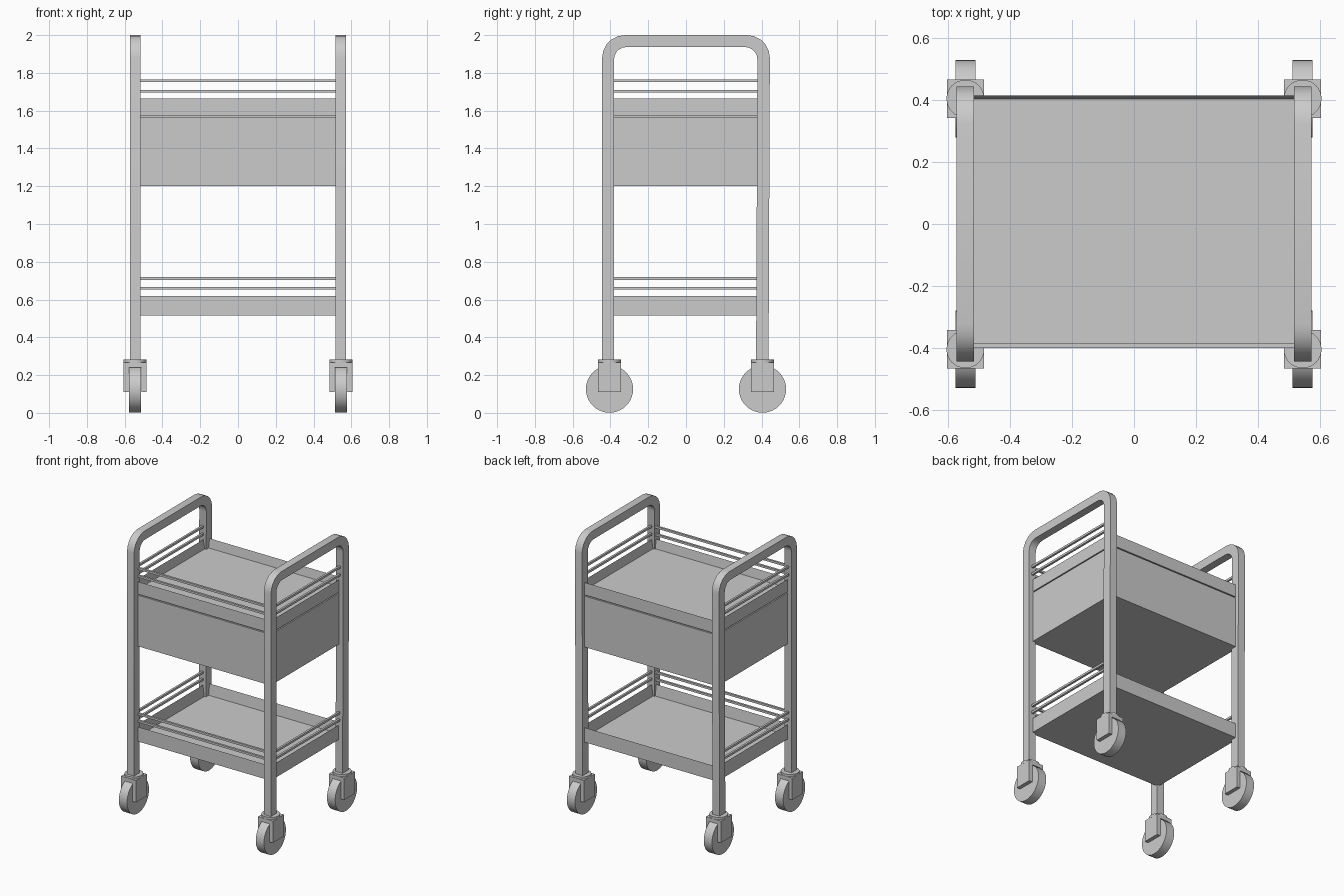
import bpy, bmesh, math

if "Cube" in bpy.data.objects:
    bpy.data.objects.remove(bpy.data.objects["Cube"])

def mesh_object(name, bm):
    bmesh.ops.recalc_face_normals(bm, faces=bm.faces)
    me = bpy.data.meshes.new(name)
    bm.to_mesh(me)
    bm.free()
    ob = bpy.data.objects.new(name, me)
    bpy.context.collection.objects.link(ob)
    return ob

def box_bm(x0, x1, y0, y1, z0, z1):
    bm = bmesh.new()
    bmesh.ops.create_cube(bm, size=1)
    for v in bm.verts:
        v.co = ((x0 + x1) / 2 + v.co.x * (x1 - x0),
                (y0 + y1) / 2 + v.co.y * (y1 - y0),
                (z0 + z1) / 2 + v.co.z * (z1 - z0))
    return bm

def box(name, *b):
    return mesh_object(name, box_bm(*b))

def extrude_x(name, pts, x0, x1):
    bm = bmesh.new()
    f = bm.faces.new([bm.verts.new((x0, y, z)) for y, z in pts])
    g = bmesh.ops.extrude_face_region(bm, geom=[f])["geom"]
    for v in g:
        if isinstance(v, bmesh.types.BMVert):
            v.co.x = x1
    return mesh_object(name, bm)

def smooth(ob):
    bpy.ops.object.select_all(action='DESELECT')
    ob.select_set(True)
    bpy.context.view_layer.objects.active = ob
    bpy.ops.object.shade_smooth_by_angle(angle=math.radians(30))

def cylinder(name, r, depth, loc, along_x=False, segs=32):
    bpy.ops.mesh.primitive_cylinder_add(
        vertices=segs, radius=r, depth=depth, location=loc,
        rotation=(0, math.pi / 2 if along_x else 0, 0))
    ob = bpy.context.object
    ob.name = name
    smooth(ob)

def arch(y0, y1, top, r, n=5):
    """Front-to-back outline with two rounded top corners."""
    pts = []
    for cy, start in ((y0 + r, 180), (y1 - r, 90)):
        for i in range(n + 1):
            a = math.radians(start - 90 * i / n)
            pts.append((cy + r * math.cos(a), top - r + r * math.sin(a)))
    return pts

LEG_X, BACK, FRONT = 0.545, 0.415, -0.40

# Arched side frames (legs and handle in one)
outer = [(-0.444, 0.28)] + arch(-0.444, 0.444, 2.0, 0.12) + [(0.437, 0.28)]
inner = [(-0.381, 0.28)] + arch(-0.381, 0.378, 1.937, 0.065) + [(0.371, 0.28)]
for side, s in (("left", -1), ("right", 1)):
    smooth(extrude_x(side + "_frame", outer + inner[::-1],
                     s * LEG_X - 0.028, s * LEG_X + 0.028))

# Trays: box with inset, sunken floor, and guard rails on three sides
def tray(name, z0, z1, rail_zs):
    bm = box_bm(-0.54, 0.54, FRONT, BACK, z0, z1)
    top = max(bm.faces, key=lambda f: f.calc_center_median().z)
    bmesh.ops.inset_region(bm, faces=[top], thickness=0.015)
    for v in top.verts:
        v.co.z = z0 + 0.025
    mesh_object(name, bm)
    for i, z in enumerate(rail_zs):
        h = 0.0075
        box(f"{name}_front_rail_{i}", -LEG_X, LEG_X, -0.40, -0.385, z - h, z + h)
        for side, s in (("left", -1), ("right", 1)):
            x = s * LEG_X
            box(f"{name}_{side}_rail_{i}", x - h, x + h, -0.41, 0.405, z - h, z + h)

tray("upper_tray", 1.575, 1.665, (1.703, 1.758))
tray("lower_tray", 0.515, 0.62, (0.66, 0.711))

# Drawer under the upper tray, with a recessed seam
box("drawer", -0.54, 0.54, FRONT, BACK, 1.2, 1.567)
box("drawer_seam", -0.53, 0.53, FRONT + 0.01, BACK - 0.01, 1.56, 1.58)

# Casters: swivel plate, forked bracket, wheel
fork = [(-0.06, 0.11), (-0.06, 0.267), (0.06, 0.267), (0.06, 0.11),
        (0.033, 0.11), (0.033, 0.24), (-0.033, 0.24), (-0.033, 0.11)]
for side, x in (("left", -LEG_X), ("right", LEG_X)):
    for end, y in (("front", -0.405), ("back", 0.405)):
        tag = f"{end}_{side}_caster"
        cylinder(tag + "_plate", 0.061, 0.018, (x, y, 0.273))
        cylinder(tag + "_wheel", 0.125, 0.065, (x, y, 0.126), True, 40)
        # fork profile lies in XZ, extruded along y
        bm = bmesh.new()
        f = bm.faces.new([bm.verts.new((x + px, y - 0.062, pz)) for px, pz in fork])
        for g in bmesh.ops.extrude_face_region(bm, geom=[f])["geom"]:
            if isinstance(g, bmesh.types.BMVert):
                g.co.y = y + 0.062
        mesh_object(tag + "_fork", bm)
